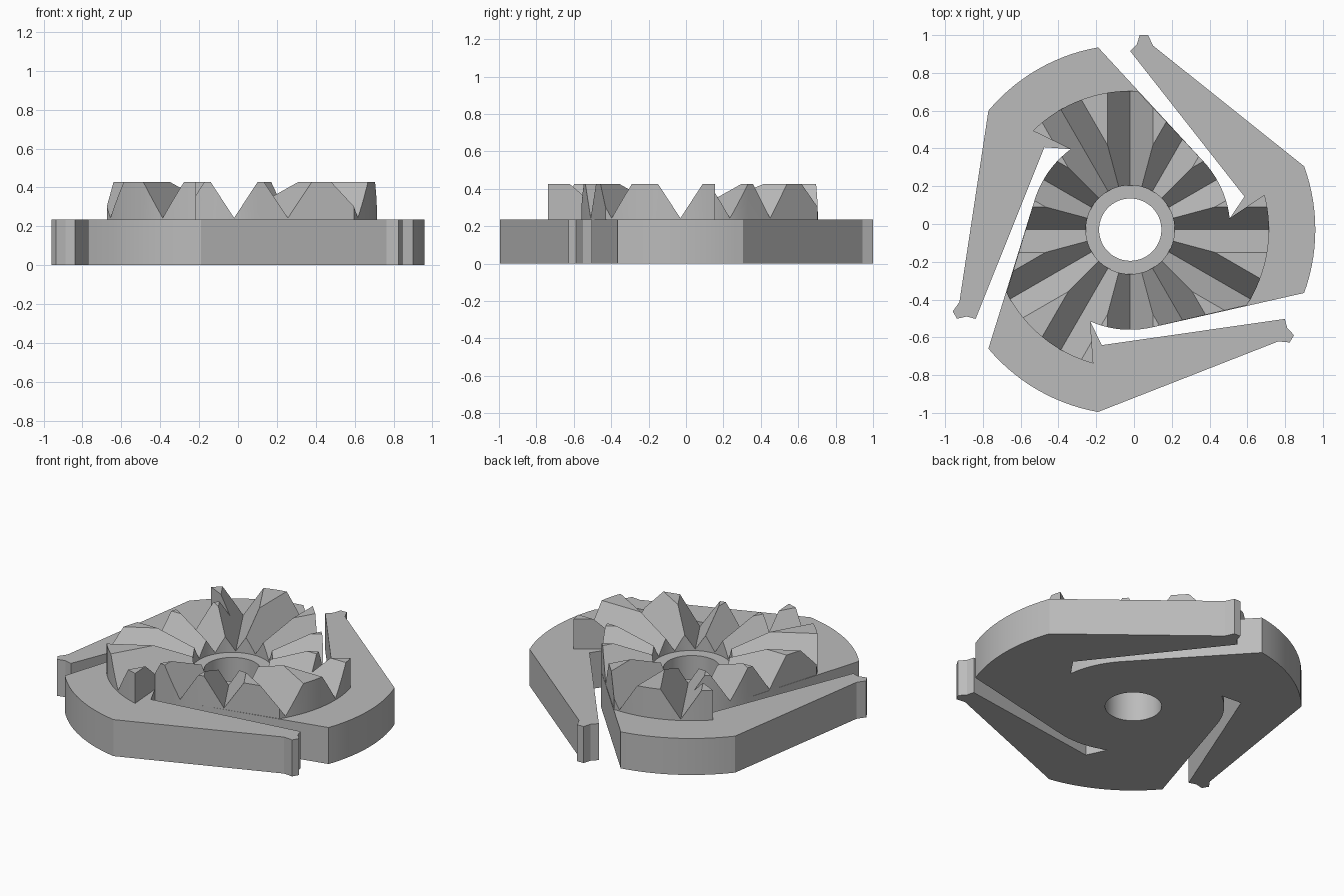
import bpy, bmesh
from math import radians, cos, sin, pi
from mathutils import Matrix, Vector

cube = bpy.data.objects.get("Cube")
if cube:
    bpy.data.objects.remove(cube, do_unlink=True)

CENTRE = Vector((-0.02, -0.03, 0))
HUB, CROWN, RIM = 0.53, 0.735, 0.98      # main radii
BASE_TOP, TOOTH_TOP, VALLEY = 0.235, 0.427, 0.243

grey = bpy.data.materials.new("grey")
grey.use_nodes = True
colour = (0.5, 0.5, 0.5, 1)
grey.diffuse_color = colour
grey.node_tree.nodes["Principled BSDF"].inputs["Base Color"].default_value = colour


def arc(radius, start, end, steps):
    angles = [radians(start + (end - start) * i / steps) for i in range(steps + 1)]
    return [(radius * cos(a), radius * sin(a)) for a in angles]


def three_fold(points, step):
    """Repeat a third of an outline round the centre."""
    ring = []
    for k in range(3):
        turn = Matrix.Rotation(radians(step * k), 2)
        ring += [turn @ Vector(p) for p in points]
    return ring


def prism(name, outline, low, high, matrix=Matrix()):
    """Extrude an xy outline from low to high, then place it."""
    bm = bmesh.new()
    face = bm.faces.new([bm.verts.new((p[0], p[1], low)) for p in outline])
    up = bmesh.ops.extrude_face_region(bm, geom=[face])["geom"]
    bmesh.ops.translate(bm, vec=(0, 0, high - low),
                        verts=[v for v in up if isinstance(v, bmesh.types.BMVert)])
    bmesh.ops.recalc_face_normals(bm, faces=bm.faces)
    bm.transform(Matrix.Translation(CENTRE) @ matrix)
    mesh = bpy.data.meshes.new(name)
    bm.to_mesh(mesh)
    bm.free()
    mesh.materials.append(grey)
    obj = bpy.data.objects.new(name, mesh)
    bpy.context.collection.objects.link(obj)
    return obj


def cut(obj, cutters):
    """Subtract the cutters, bake the result and remove the cutters."""
    for c in cutters:
        c.hide_render = True
        mod = obj.modifiers.new("cut", "BOOLEAN")
        mod.operation, mod.solver, mod.object = "DIFFERENCE", "EXACT", c
    graph = bpy.context.evaluated_depsgraph_get()
    mesh = bpy.data.meshes.new_from_object(obj.evaluated_get(graph))
    obj.modifiers.clear()
    obj.data = mesh
    for c in cutters:
        bpy.data.objects.remove(c, do_unlink=True)
    bpy.ops.object.select_all(action="DESELECT")
    obj.select_set(True)
    bpy.context.view_layer.objects.active = obj
    bpy.ops.object.shade_smooth_by_angle(angle=radians(20))


# Base plate with three spring arms, each with a small catch at its end
third = [(-0.17, 0.965)]                                   # rim corner
third += arc(HUB, 43, 6.5, 10)                             # slot wall round the hub
third += [(0.605, 0.175)]                                  # slot root
third += [(0, 0.945), (0.035, 0.98), (0.05, 1.03), (0.095, 1.03), (0.12, 0.975)]
third += arc(RIM, 20, -20, 14)[:-1]                        # outer rim
base = prism("base_plate", three_fold(third, -120), 0, BASE_TOP)
cut(base, [prism("bore", arc(0.165, 0, 354, 59), -0.1, 1)])

# Crown of teeth, trimmed by the slots
third = arc(HUB, 6.5, 43, 10) + arc(CROWN, 87, 134.6, 16)
crown = prism("tooth_crown", three_fold(third, 120), BASE_TOP, TOOTH_TOP)
cutters = [prism("crown_bore", arc(0.235, 0, 354, 59), -0.1, 1)]

# Six straight V grooves across the centre make twelve teeth
slope = 0.12 / (TOOTH_TOP - VALLEY)
high = 0.6
half = slope * (high - VALLEY)
for k in range(6):
    place = Matrix.Rotation(k * pi / 6, 4, "Z") @ Matrix.Rotation(pi / 2, 4, "X")
    cutters.append(prism("groove", [(0, VALLEY), (half, high), (-half, high)], -1, 1, place))
cut(crown, cutters)
